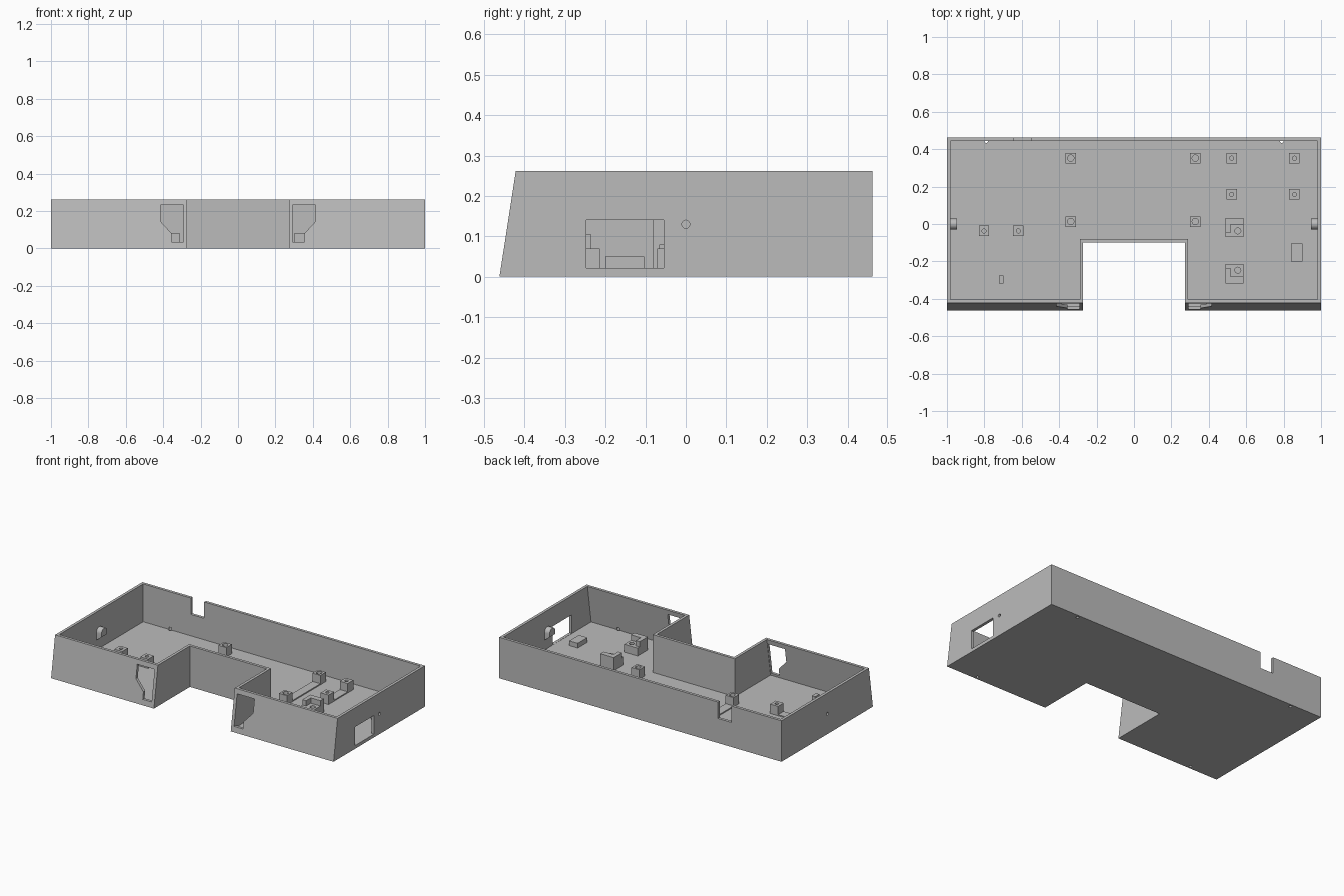
import bpy, bmesh, math
from mathutils import Matrix

cube = bpy.data.objects.get("Cube")
if cube:
    bpy.data.objects.remove(cube)

grey = bpy.data.materials.new("mid grey")
grey.use_nodes = True
grey.diffuse_color = (0.5, 0.5, 0.5, 1)
grey.node_tree.nodes["Principled BSDF"].inputs["Base Color"].default_value = (0.5, 0.5, 0.5, 1)

HEIGHT, FLOOR, WALL, SLOPE = 0.262, 0.02, 0.018, 0.154
ROOT = FLOOR - 0.005
POST_TOP = 0.08


def finish(name, bm):
    bmesh.ops.recalc_face_normals(bm, faces=bm.faces)
    mesh = bpy.data.meshes.new(name)
    bm.to_mesh(mesh)
    bm.free()
    mesh.materials.append(grey)
    obj = bpy.data.objects.new(name, mesh)
    bpy.context.collection.objects.link(obj)
    return obj


def prism(name, points, low, high, place):
    """Extrude a 2D outline; place(a, b, depth) gives the 3D position."""
    bm = bmesh.new()
    rings = [[bm.verts.new(place(a, b, d)) for a, b in points] for d in (low, high)]
    bm.faces.new(rings[0])
    bm.faces.new(rings[1])
    n = len(points)
    for i in range(n):
        j = (i + 1) % n
        bm.faces.new((rings[0][i], rings[0][j], rings[1][j], rings[1][i]))
    return finish(name, bm)


def box(name, x0, x1, y0, y1, z0, z1):
    outline = [(x0, y0), (x1, y0), (x1, y1), (x0, y1)]
    return prism(name, outline, z0, z1, lambda x, y, z: (x, y, z))


def rod(name, x, y, z, radius, length, axis="Z"):
    bm = bmesh.new()
    turn = Matrix.Rotation(math.pi / 2, 4, "Y") if axis == "X" else Matrix()
    bmesh.ops.create_cone(bm, cap_ends=True, segments=24, radius1=radius, radius2=radius,
                          depth=length, matrix=Matrix.Translation((x, y, z)) @ turn)
    return finish(name, bm)


def cut(target, cutter):
    cutter.hide_render = True
    mod = target.modifiers.new("cut", "BOOLEAN")
    mod.operation = "DIFFERENCE"
    mod.solver = "EXACT"
    mod.object = cutter
    bpy.context.view_layer.objects.active = target
    bpy.ops.object.modifier_apply(modifier=mod.name)
    bpy.data.objects.remove(cutter)


def tray_solid(name, inset, low, high):
    """U-shaped plan whose front leans back with height."""
    side, back = 1 - inset, 0.462 - inset
    gap, gap_back, front = 0.272 + inset, -0.098 + inset, -0.462 + inset
    outline = [(-side, front), (-gap, front), (-gap, gap_back), (gap, gap_back),
               (gap, front), (side, front), (side, back), (-side, back)]
    lean = lambda x, y, z: (x, y + SLOPE * z if y == front else y, z)
    return prism(name, outline, low, high, lean)


# Tray shell with its hollow
tray = tray_solid("tray", 0, 0, HEIGHT)
cut(tray, tray_solid("hollow", WALL, FLOOR, HEIGHT + 0.05))

# Front windows, side opening and back notch
window = [(0.415, 0.232), (0.292, 0.232), (0.292, 0.035), (0.355, 0.035),
          (0.355, 0.08), (0.415, 0.145)]
for s in (-1, 1):
    cut(tray, prism("window_cutter", [(s * x, z) for x, z in window], -0.5, -0.38,
                    lambda x, z, y: (x, y, z)))
cut(tray, box("opening_cutter", 0.95, 1.05, -0.247, -0.055, FLOOR + 0.001, 0.14))
cut(tray, box("notch_cutter", -0.645, -0.55, 0.42, 0.5, 0.157, 0.3))

# Side holes and small floor holes
for s in (-1, 1):
    cut(tray, rod("side_hole_cutter", s, 0, 0.13, 0.01, 0.1, "X"))
    for y in (-0.442, 0.442):
        cut(tray, rod("floor_hole_cutter", s * 0.79, y, 0, 0.009, 0.07))

# Rounded bosses behind the side holes, with sloping undersides
arc = [(0.029 * math.cos(math.pi * i / 12), 0.13 + 0.029 * math.sin(math.pi * i / 12))
       for i in range(13)]
boss_outline = arc + [(-0.029, 0.08), (0.029, 0.08)]
for s, label in ((-1, "right"), (1, "left")):
    boss = prism(label + "_boss", boss_outline, 0.985, 0.947,
                 lambda y, z, x: (s * x, y, z + (0.03 if z < 0.1 and x < 0.96 else 0)))
    cut(boss, rod("boss_hole_cutter", s, 0, 0.13, 0.01, 0.08, "X"))


# Pairs of screw posts joined by a low rib
def post_pair(name, x0, x1, y0, y1, radius):
    size = 0.056
    box(name + "_rib", x0, x1, y0, y1, ROOT, 0.027)
    corners = ((x0, y0), (x1 - size, y1 - size))
    for i, (x, y) in enumerate(corners):
        post = box(f"{name}_post_{i + 1}", x, x + size, y, y + size, ROOT, POST_TOP)
        cut(post, rod("screw_cutter", x + size / 2, y + size / 2, POST_TOP, radius, 0.08))


post_pair("right_long", -0.366, -0.31, -0.015, 0.38, 0.017)
post_pair("left_long", 0.3, 0.356, -0.015, 0.38, 0.017)
post_pair("left_short_inner", 0.494, 0.55, 0.13, 0.38, 0.011)
post_pair("left_short_outer", 0.83, 0.886, 0.13, 0.38, 0.011)
post_pair("right_cross", -0.83, -0.59, -0.065, -0.009, 0.011)

# Corner brackets: a screw ledge inside an L-shaped wall, mirrored front to back
MID = -0.142
for s, label in ((1, "back"), (-1, "front")):
    ys = lambda a, b: sorted((MID + s * a, MID + s * b))
    bracket = box(label + "_bracket", 0.49, 0.585, *ys(0.072, 0.175), ROOT, 0.104)
    cut(bracket, box("ledge_cutter", 0.517, 0.6, *ys(0.05, 0.14), 0.07, 0.15))
    cut(bracket, box("step_cutter", 0.48, 0.53, *ys(0.05, 0.093), 0.07, 0.15))
    cut(bracket, rod("bracket_screw_cutter", 0.555, MID + s * 0.105, 0.07, 0.016, 0.07))

# Loose support blocks
box("connector_block", 0.84, 0.9, -0.2, -0.103, ROOT, 0.05)
box("small_stop", -0.722, -0.698, -0.318, -0.275, ROOT, 0.06)

# Smooth the round faces, keep edges sharp
bpy.ops.object.select_all(action="DESELECT")
for obj in bpy.context.collection.objects:
    if obj.type == "MESH" and grey.name in obj.data.materials:
        obj.select_set(True)
        bpy.context.view_layer.objects.active = obj
bpy.ops.object.shade_smooth_by_angle(angle=math.radians(30))
